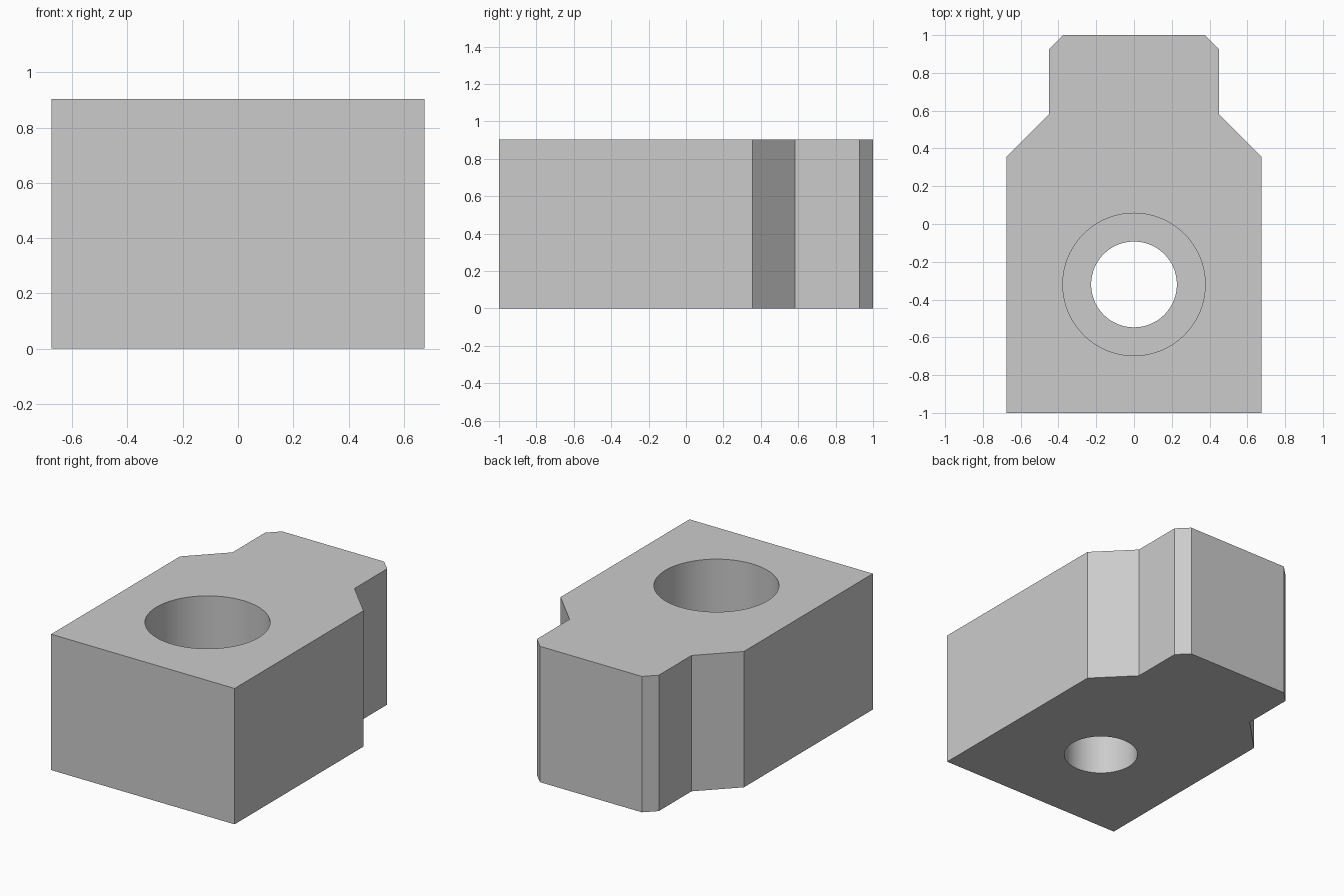
import bpy
import bmesh

default_cube = bpy.data.objects.get("Cube")
if default_cube:
    bpy.data.objects.remove(default_cube, do_unlink=True)

HEIGHT = 0.904
BORE_Y = -0.32
BORE_FLOOR = 0.45

# Plain grey finish
grey = bpy.data.materials.new("grey_metal")
grey.use_nodes = True
colour = (0.6, 0.6, 0.6, 1)
grey.diffuse_color = colour
grey.node_tree.nodes["Principled BSDF"].inputs["Base Color"].default_value = colour


def extruded_block(name, outline, height):
    bm = bmesh.new()
    base = bm.faces.new([bm.verts.new((x, y, 0)) for x, y in outline])
    top = bmesh.ops.extrude_face_region(bm, geom=[base])["geom"]
    verts = [v for v in top if isinstance(v, bmesh.types.BMVert)]
    bmesh.ops.translate(bm, verts=verts, vec=(0, 0, height))
    bmesh.ops.recalc_face_normals(bm, faces=bm.faces[:])
    mesh = bpy.data.meshes.new(name)
    bm.to_mesh(mesh)
    bm.free()
    obj = bpy.data.objects.new(name, mesh)
    bpy.context.collection.objects.link(obj)
    mesh.materials.append(grey)
    return obj


def drill(target, name, radius, bottom, top):
    bpy.ops.mesh.primitive_cylinder_add(
        vertices=96, radius=radius, depth=top - bottom,
        location=(0, BORE_Y, (top + bottom) / 2))
    cutter = bpy.context.object
    cutter.name = name
    cutter.hide_render = True
    cutter.data.materials.append(grey)
    cut = target.modifiers.new(name, "BOOLEAN")
    cut.operation = "DIFFERENCE"
    cut.solver = "EXACT"
    cut.object = cutter
    bpy.ops.object.select_all(action="DESELECT")
    target.select_set(True)
    bpy.context.view_layer.objects.active = target
    bpy.ops.object.modifier_apply(modifier=cut.name)
    bpy.data.objects.remove(cutter, do_unlink=True)


# Block with tapered shoulders and a chamfered neck, mirrored about x
right_half = [(0.675, -1), (0.675, 0.355), (0.449, 0.583),
              (0.449, 0.927), (0.375, 1)]
outline = right_half + [(-x, y) for x, y in reversed(right_half)]
block = extruded_block("clamp_block", outline, HEIGHT)

# Counterbore from above, then the narrower through hole
drill(block, "counterbore_cutter", 0.377, BORE_FLOOR, HEIGHT + 0.1)
drill(block, "through_hole_cutter", 0.227, -0.1, HEIGHT + 0.2)

# Smooth bore walls, crisp outer edges
bpy.ops.object.shade_smooth_by_angle(angle=0.5)
